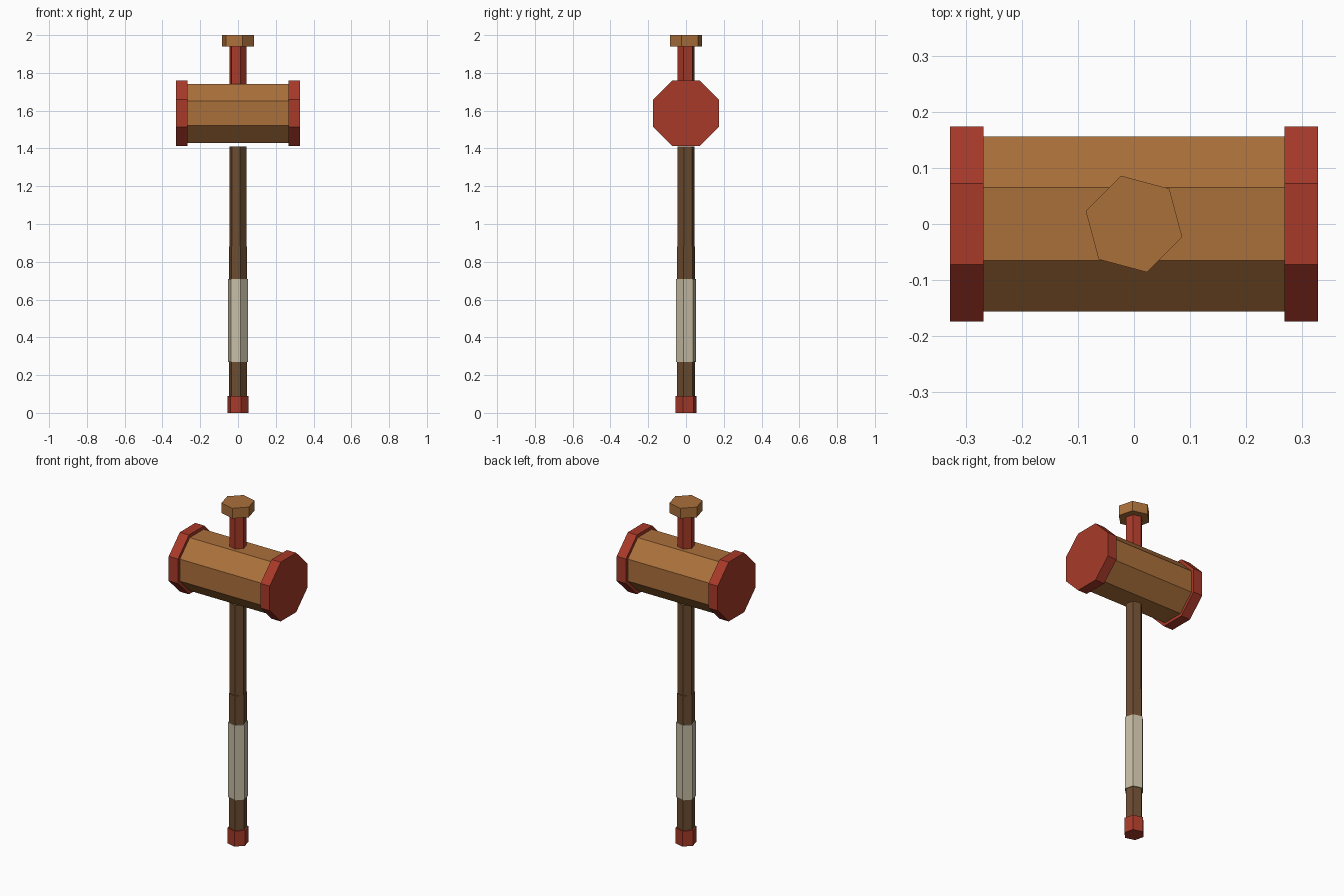
import bpy
from math import pi, radians, cos
from mathutils import Matrix

cube = bpy.data.objects.get("Cube")
if cube:
    bpy.data.objects.remove(cube, do_unlink=True)


def linear(c):
    c /= 255
    return c / 12.92 if c <= 0.04045 else ((c + 0.055) / 1.055) ** 2.4


def material(name, *rgb):
    m = bpy.data.materials.new(name)
    m.use_nodes = True
    colour = [linear(c) for c in rgb] + [1]
    m.diffuse_color = colour
    m.node_tree.nodes["Principled BSDF"].inputs["Base Color"].default_value = colour
    return m


red = material("red_paint", 168, 58, 41)
oak = material("light_wood", 171, 112, 59)
walnut = material("dark_wood", 108, 76, 48)
cloth = material("pale_wrap", 200, 190, 165)


def prism(name, sides, radius, low, high, mat, place):
    """Flat-sided prism spanning low..high along its own axis."""
    bpy.ops.mesh.primitive_cylinder_add(vertices=sides, radius=radius, depth=high - low)
    ob = bpy.context.object
    ob.name = name
    ob.data.transform(place @ Matrix.Translation((0, 0, (low + high) / 2)))
    ob.data.materials.append(mat)


# Upright hexagonal parts, all turned the same way
upright = Matrix.Rotation(radians(15), 4, "Z")
for name, radius, low, high, mat in (
    ("pommel", 0.057, 0, 0.09, red),
    ("lower_handle", 0.048, 0.09, 0.88, walnut),
    ("grip_wrap", 0.054, 0.27, 0.71, cloth),
    ("upper_handle", 0.046, 0.88, 1.41, walnut),
    ("neck", 0.047, 1.70, 1.95, red),
    ("top_knob", 0.089, 1.94, 2.0, oak),
):
    prism(name, 6, radius, low, high, mat, upright)

# Octagonal head lying along x, with a flat side on top
sideways = (Matrix.Translation((0, 0, 1.586)) @ Matrix.Rotation(pi / 2, 4, "Y")
            @ Matrix.Rotation(pi / 8, 4, "Z"))
corner = 1 / cos(pi / 8)
prism("hammer_head", 8, 0.156 * corner, -0.27, 0.27, oak, sideways)
prism("left_head_band", 8, 0.174 * corner, 0.268, 0.328, red, sideways)
prism("right_head_band", 8, 0.174 * corner, -0.328, -0.268, red, sideways)
